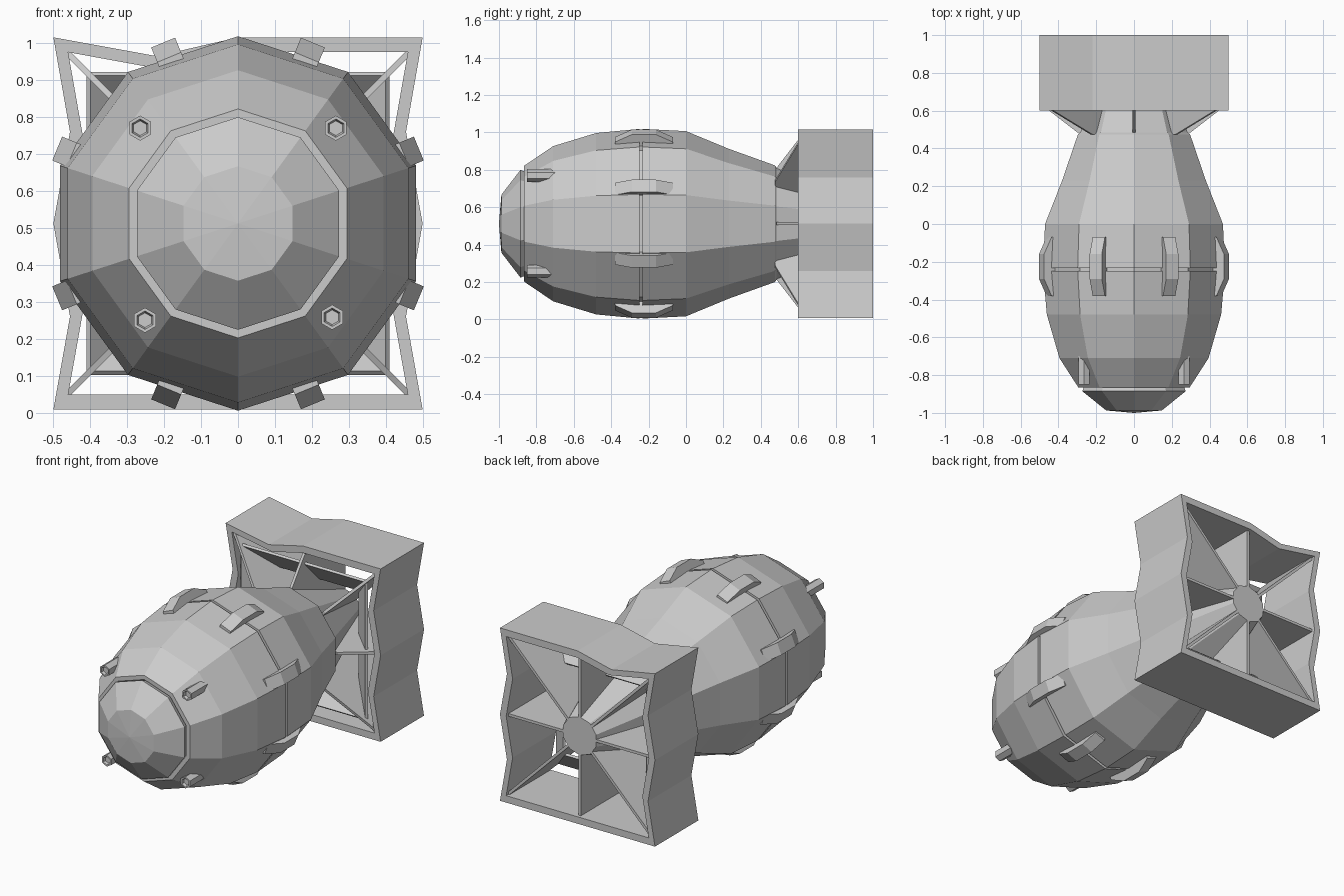
import bpy, bmesh, math

if "Cube" in bpy.data.objects:
    bpy.data.objects.remove(bpy.data.objects["Cube"])

CZ = 0.512  # height of the long axis


def finish(name, bm):
    bmesh.ops.recalc_face_normals(bm, faces=bm.faces)
    me = bpy.data.meshes.new(name)
    bm.to_mesh(me)
    bm.free()
    ob = bpy.data.objects.new(name, me)
    bpy.context.collection.objects.link(ob)
    return ob


def lathe(name, profile, n=10, start=90, closed=False, cx=0, cz=CZ):
    """Revolve (radius, y) points round the y axis into n flat sides."""
    bm = bmesh.new()
    rings = []
    for r, y in profile:
        ring = []
        for i in range(n):
            a = math.radians(start + 360 * i / n)
            ring.append(bm.verts.new((cx + r * math.cos(a), y, cz + r * math.sin(a))))
        rings.append(ring)
    pairs = list(zip(rings, rings[1:]))
    if closed:
        pairs.append((rings[-1], rings[0]))
    for a, b in pairs:
        for i in range(n):
            j = (i + 1) % n
            bm.faces.new((a[i], a[j], b[j], b[i]))
    if not closed:
        bm.faces.new(rings[0])
        bm.faces.new(rings[-1])
    return finish(name, bm)


def radial_plate(name, pts, width, angle):
    """Plate outlined by (radius, y) points, standing out at an angle round the axis."""
    c, s = math.cos(math.radians(angle)), math.sin(math.radians(angle))
    bm = bmesh.new()
    sides = []
    for t in (-width / 2, width / 2):
        sides.append([bm.verts.new((r * c - t * s, y, CZ + r * s + t * c)) for r, y in pts])
    a, b = sides
    bm.faces.new(a)
    bm.faces.new(b)
    for i in range(len(pts)):
        j = (i + 1) % len(pts)
        bm.faces.new((a[i], a[j], b[j], b[i]))
    return finish(name, bm)


# Ten-sided casing with a seam groove round the middle and a tapering tail cone
lathe("casing", [(0.27, -0.845), (0.285, -0.865), (0.31, -0.865), (0.415, -0.71), (0.485, -0.48),
                 (0.507, -0.248), (0.485, -0.248), (0.485, -0.232), (0.507, -0.232),
                 (0.495, 0.0), (0.40, 0.23), (0.312, 0.475), (0.298, 0.485), (0.112, 0.98)])

# Faceted nose cap
lathe("nose_cap", [(0.27, -0.84), (0.288, -0.885), (0.155, -0.987), (0.002, -1.0)])

# Clamp lugs bridging the seam
for k in range(8):
    radial_plate(f"seam_lug_{k + 1}",
                 [(0.45, -0.38), (0.487, -0.38), (0.53, -0.29), (0.53, -0.16),
                  (0.487, -0.07), (0.45, -0.07)], 0.07, 22.5 + 45 * k)

# Hexagonal nose fuzes with recessed ends
for k, (x, z) in enumerate([(0.265, 0.77), (-0.265, 0.77), (0.255, 0.258), (-0.252, 0.25)]):
    lathe(f"nose_fuze_{k + 1}", [(0.02, -0.835), (0.025, -0.85), (0.034, -0.85), (0.034, -0.70)],
          n=6, start=30, cx=x, cz=z)

# Tail box: square sleeve with dented sides and one dent on top
outline = [(-0.5, 0.008), (0.5, 0.008), (0.455, 0.26), (0.5, 0.512), (0.455, 0.76), (0.5, 1.016),
           (0, 1.016), (-0.22, 0.965), (-0.5, 1.016), (-0.455, 0.76), (-0.5, 0.512), (-0.455, 0.26)]
bm = bmesh.new()
loops = []
for s, y in ((1, 0.6), (1, 1.0), (0.92, 1.0), (0.92, 0.6)):
    loops.append([bm.verts.new((x * s, y, CZ + (z - CZ) * s)) for x, z in outline])
for q in range(4):
    a, b = loops[q], loops[(q + 1) % 4]
    for i in range(len(outline)):
        j = (i + 1) % len(outline)
        bm.faces.new((a[i], a[j], b[j], b[i]))
finish("tail_box", bm)

# Straight and diagonal fins joining the cone to the box
for k in range(4):
    radial_plate(f"straight_fin_{k + 1}",
                 [(0.08, 0.98), (0.27, 0.485), (0.30, 0.485), (0.475, 0.62), (0.475, 0.98)],
                 0.016, 90 * k)
    radial_plate(f"diagonal_fin_{k + 1}",
                 [(0.08, 0.98), (0.28, 0.475), (0.32, 0.475), (0.61, 0.60), (0.665, 0.62), (0.665, 0.98)],
                 0.016, 45 + 90 * k)

# Sloping baffle plates inside the box
q = math.sqrt(2)
lathe("tail_baffle", [(0.41 * q, 0.61), (0.27 * q, 0.75), (0.26 * q, 0.74), (0.40 * q, 0.60)],
      n=4, start=45, closed=True)
